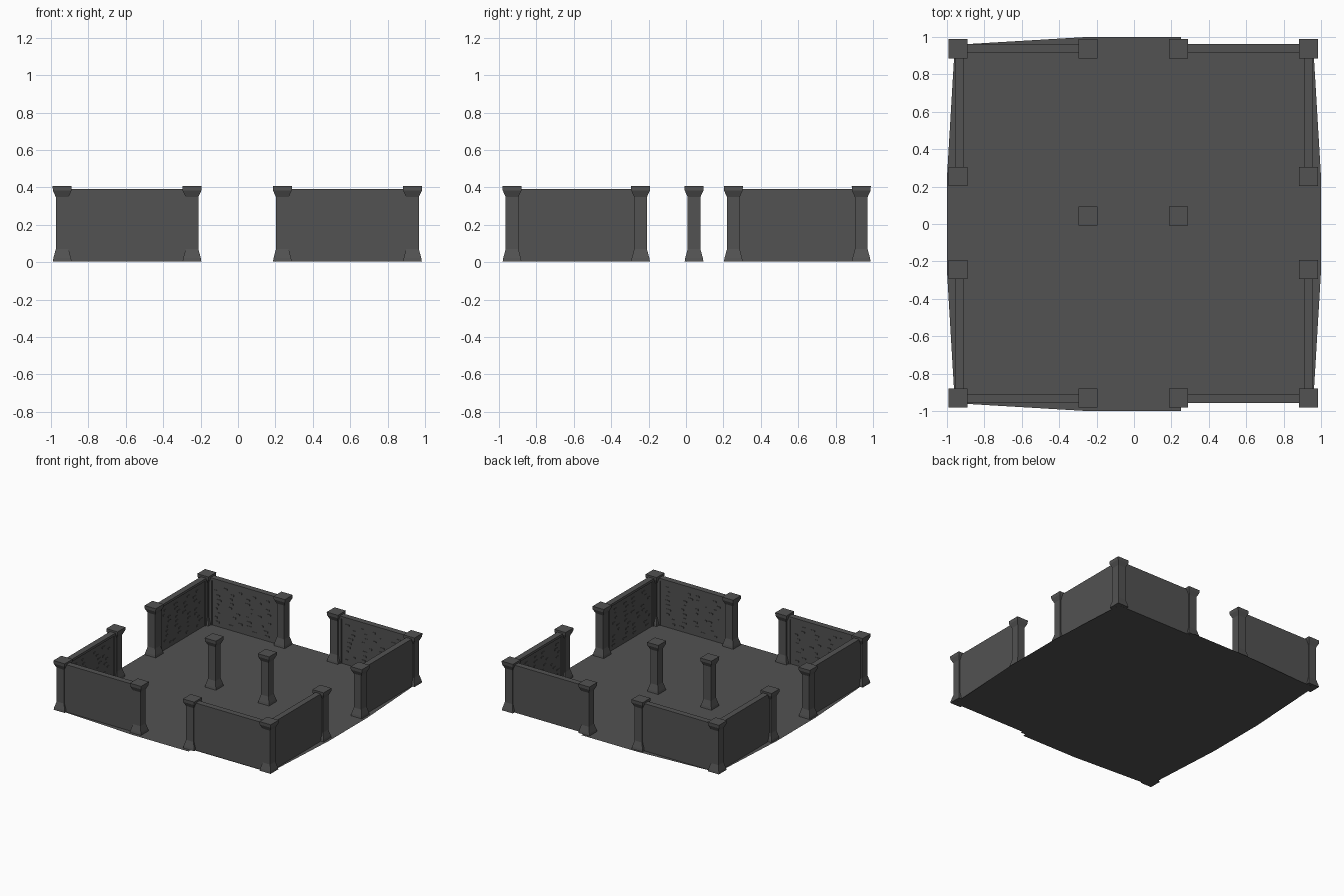
import bpy, bmesh, random
from mathutils import Matrix, Vector

if "Cube" in bpy.data.objects:
    bpy.data.objects.remove(bpy.data.objects["Cube"])

random.seed(4)
stone = bpy.data.materials.new("dark grey stone")
stone.diffuse_color = (0.085, 0.085, 0.085, 1)
stone.use_nodes = True
stone.node_tree.nodes["Principled BSDF"].inputs["Base Color"].default_value = stone.diffuse_color


def make(name, bm):
    me = bpy.data.meshes.new(name)
    bm.to_mesh(me)
    bm.free()
    me.materials.append(stone)
    ob = bpy.data.objects.new(name, me)
    bpy.context.collection.objects.link(ob)
    return ob


def add_box(bm, lo, hi):
    lo, hi = Vector(lo), Vector(hi)
    size = hi - lo
    bmesh.ops.create_cube(bm, size=1, matrix=Matrix.Translation((lo + hi) / 2)
                          @ Matrix.Diagonal((*size, 1)))


# Floor: thin sheet shaped like a square with four doorway tongues
E, D = 0.958, 0.25
outline = [(-E, -E), (-D, -E), (-D, -1), (D, -1), (D, -E),
           (E, -E), (E, -D), (1, -D), (1, D), (E, D),
           (E, E), (D, E), (D, 1), (-D, 1), (-D, E),
           (-E, E), (-E, D), (-1, D), (-1, -D), (-E, -D)]
bm = bmesh.new()
bm.faces.new([bm.verts.new((x, y, 0)) for x, y in outline])
bmesh.ops.triangulate(bm, faces=bm.faces[:])
make("floor", bm)


# Square pillars with flared base and cap
def pillar(name, x, y):
    profile = [(0.05, 0.004), (0.047, 0.022), (0.034, 0.07),
               (0.034, 0.348), (0.05, 0.383), (0.051, 0.408)]
    bm = bmesh.new()
    rings = [[bm.verts.new((x + sx * r, y + sy * r, z))
              for sx, sy in ((-1, -1), (1, -1), (1, 1), (-1, 1))]
             for r, z in profile]
    for a, b in zip(rings, rings[1:]):
        for i in range(4):
            j = (i + 1) % 4
            bm.faces.new((a[i], a[j], b[j], b[i]))
    bm.faces.new(rings[0][::-1])
    bm.faces.new(rings[-1])
    make(name, bm)


L, R, F, B = -0.94, 0.933, -0.93, 0.937
for x in (L, R):
    for y in (F, B):
        pillar("corner_pillar", x, y)
    for y in (-0.243, 0.253):
        pillar("side_door_pillar", x, y)
for x in (-0.246, 0.237):
    for y in (F, B):
        pillar("end_door_pillar", x, y)
    pillar("inner_pillar", x, 0.043)


# Walls: local u runs along the wall, v points from outside to inside
def wall(name, u0, u1, edge, axis, side):
    bm = bmesh.new()
    depth, top = 0.048, 0.392
    add_box(bm, (u0, 0, 0.003), (u1, depth - 0.008, top - 0.02))   # panel
    add_box(bm, (u0, 0, top - 0.02), (u1, depth, top))             # coping
    for u in (u0, u1 - 0.06):                                     # end strips
        add_box(bm, (u, depth - 0.02, 0.003), (u + 0.06, depth, top - 0.02))
    for row in range(9):                                          # raised bricks
        z = 0.035 + row * 0.036
        for k in range(4):
            u = u0 + 0.08 + (k + random.random() * 0.7) * (u1 - u0 - 0.17) / 4
            add_box(bm, (u, depth - 0.012, z),
                    (u + random.uniform(0.02, 0.04), depth - 0.004, z + 0.012))
    for v in bm.verts:
        u, d, z = v.co
        w = side * (edge - d)
        v.co = (u, w, z) if axis == "x" else (w, u, z)
    bmesh.ops.recalc_face_normals(bm, faces=bm.faces[:])
    make(name, bm)


for u0, u1 in ((L, -0.246), (0.237, R)):
    wall("front_wall", u0, u1, 0.958, "x", -1)
    wall("back_wall", u0, u1, 0.963, "x", 1)
for u0, u1 in ((F, -0.243), (0.253, B)):
    wall("left_wall", u0, u1, 0.958, "y", -1)
    wall("right_wall", u0, u1, 0.957, "y", 1)
